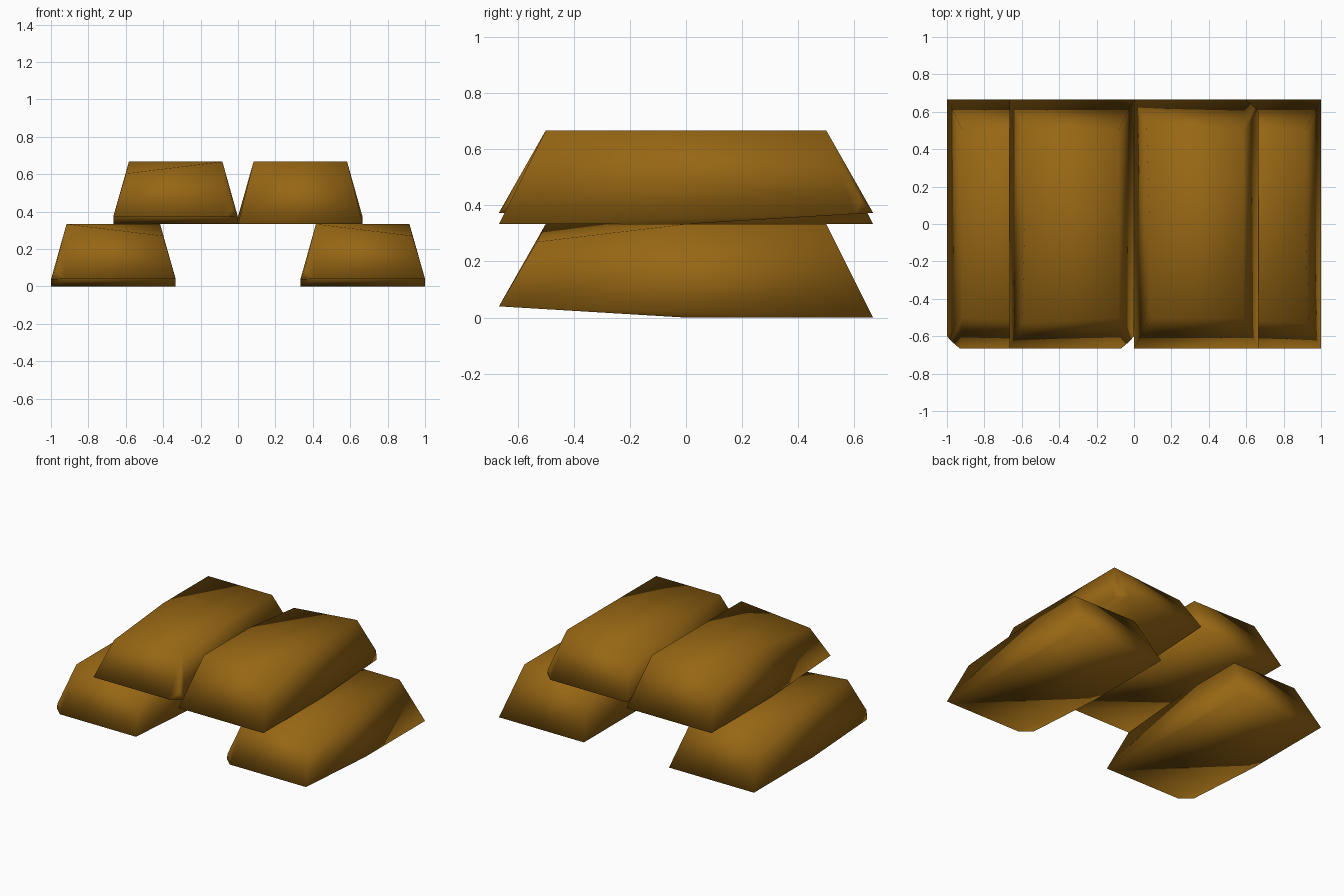
import bpy, bmesh

if "Cube" in bpy.data.objects:
    bpy.data.objects.remove(bpy.data.objects["Cube"])

gold = bpy.data.materials.new("dark_gold")
gold.diffuse_color = (0.31, 0.135, 0.007, 1)
gold.use_nodes = True
gold.node_tree.nodes["Principled BSDF"].inputs["Base Color"].default_value = gold.diffuse_color

W, L, H = 1 / 3, 2 / 3, 1 / 3      # half width, half length, height
TW, TL = 0.25, 0.5                 # half size of the top face

# Tapered bar: one chipped top corner, one chipped bottom corner, lifted front underside
BAR = [
    (-TW, TL, H), (TW, TL, H), (-TW, -TL, H),          # whole top corners
    (TW, 0, H), (TW + 0.016, -TL - 0.031, 0.27),       # chipped top corner
    (-W, L, 0), (W, L, 0), (-W, 0, 0), (W, 0, 0),      # flat back half of the underside
    (W, -L, 0.04),                                     # lifted front corner
    (-W + 0.07, -L, 0.04), (-W, -L + 0.067, 0.036),    # chipped bottom corner
    (-W + 0.021, -L + 0.042, 0.085),
]


def ingot(name, x, z, sx=1, sy=1):
    bm = bmesh.new()
    for px, py, pz in BAR:
        bm.verts.new((px * sx, py * sy, pz))
    bmesh.ops.convex_hull(bm, input=bm.verts[:])
    bmesh.ops.recalc_face_normals(bm, faces=bm.faces[:])
    for f in bm.faces:
        f.smooth = True
    me = bpy.data.meshes.new(name)
    bm.to_mesh(me)
    bm.free()
    me.materials.append(gold)
    ob = bpy.data.objects.new(name, me)
    ob.location = (x, 0, z)
    bpy.context.collection.objects.link(ob)


# Two bars below, two resting on them with the chips turned
ingot("lower_left_ingot", -2 / 3, 0)
ingot("lower_right_ingot", 2 / 3, 0)
ingot("upper_left_ingot", -1 / 3, H, sx=-1)
ingot("upper_right_ingot", 1 / 3, H, sx=-1, sy=-1)
